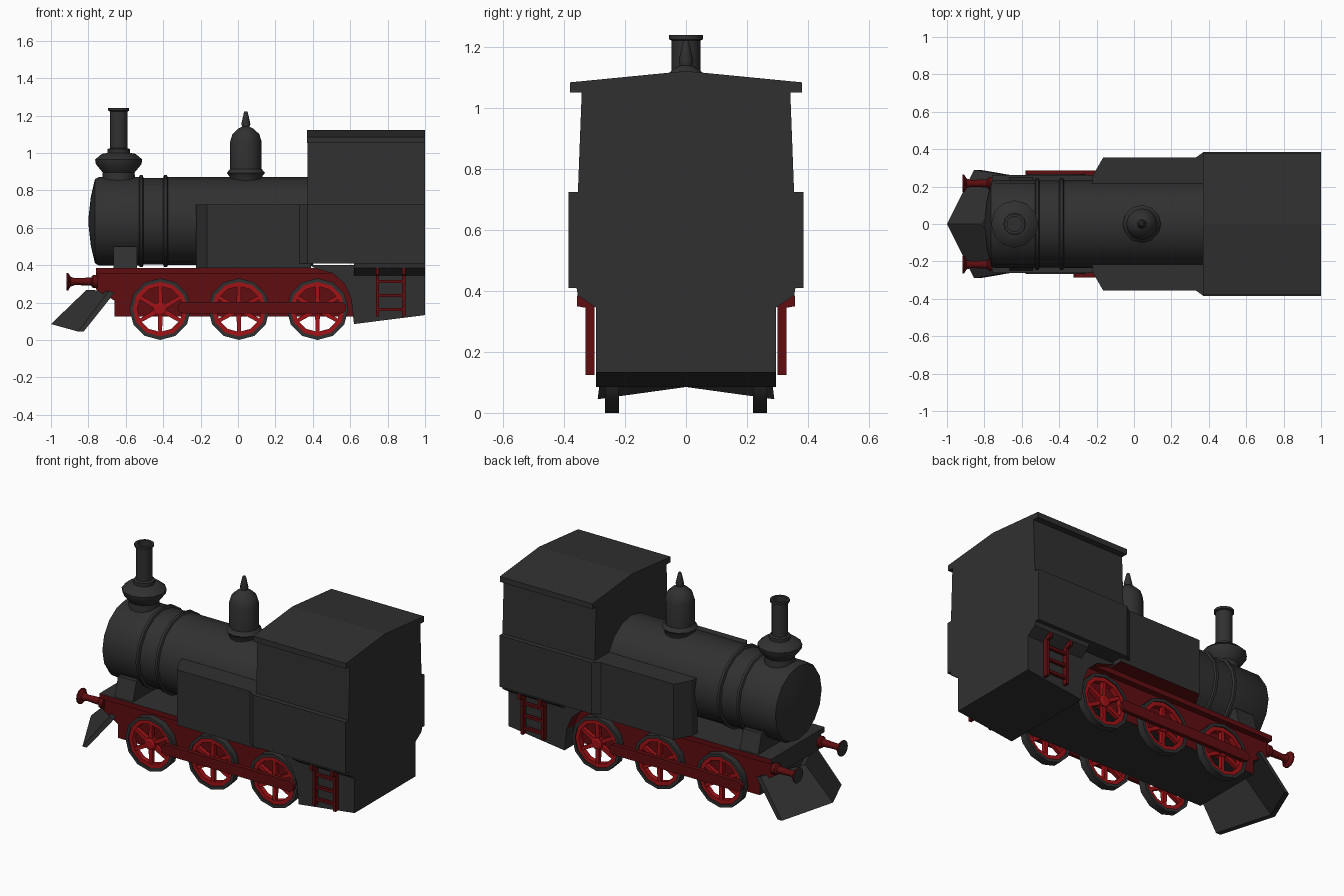
import bpy, bmesh, math
from mathutils import Vector

if "Cube" in bpy.data.objects:
    bpy.data.objects.remove(bpy.data.objects["Cube"])


def material(name, rgb):
    m = bpy.data.materials.new(name)
    m.diffuse_color = (*rgb, 1)
    m.use_nodes = True
    m.node_tree.nodes["Principled BSDF"].inputs["Base Color"].default_value = m.diffuse_color
    return m


BLACK = material("charcoal", (0.030, 0.030, 0.030))
DARKRED = material("dark_red", (0.115, 0.004, 0.005))
RED = material("wheel_red", (0.36, 0.006, 0.008))


def finish(name, bm, mats, rule=None, smooth=None):
    """Turn a bmesh into an object; rule(face) picks the material index."""
    bmesh.ops.remove_doubles(bm, verts=bm.verts, dist=1e-5)
    bmesh.ops.recalc_face_normals(bm, faces=bm.faces)
    bm.normal_update()
    if rule:
        for f in bm.faces:
            f.material_index = rule(f)
    me = bpy.data.meshes.new(name)
    bm.to_mesh(me)
    bm.free()
    ob = bpy.data.objects.new(name, me)
    bpy.context.collection.objects.link(ob)
    for m in mats:
        me.materials.append(m)
    if smooth:
        bpy.ops.object.select_all(action='DESELECT')
        ob.select_set(True)
        bpy.context.view_layer.objects.active = ob
        bpy.ops.object.shade_smooth_by_angle(angle=math.radians(smooth))
    return ob


def add_prism(bm, pts, axis, a, b):
    """Extrude a 2D outline along an axis: X uses (y,z), Y uses (x,z), Z uses (x,y)."""
    place = {'X': lambda p, d: (d, p[0], p[1]),
             'Y': lambda p, d: (p[0], d, p[1]),
             'Z': lambda p, d: (p[0], p[1], d)}[axis]
    lo = [bm.verts.new(place(p, a)) for p in pts]
    hi = [bm.verts.new(place(p, b)) for p in pts]
    bm.faces.new(lo)
    bm.faces.new(hi[::-1])
    for i in range(len(pts)):
        j = (i + 1) % len(pts)
        bm.faces.new((lo[i], hi[i], hi[j], lo[j]))


def prism(name, pts, axis, a, b, mats, rule=None):
    bm = bmesh.new()
    add_prism(bm, pts, axis, a, b)
    return finish(name, bm, mats, rule)


def add_box(bm, x0, x1, y0, y1, z0, z1):
    add_prism(bm, [(x0, y0), (x1, y0), (x1, y1), (x0, y1)], 'Z', z0, z1)


def add_lathe(bm, prof, n, axis, loc, closed=False, phase=0.0):
    """Revolve (radius, height) points about an axis through loc."""
    rings = []
    for r, h in prof:
        ring = []
        for i in range(n):
            t = 2 * math.pi * i / n + phase
            c, s = r * math.cos(t), r * math.sin(t)
            v = {'X': (h, c, s), 'Y': (c, h, s), 'Z': (c, s, h)}[axis]
            ring.append(bm.verts.new(Vector(v) + Vector(loc)))
        rings.append(ring)
    pairs = list(zip(rings, rings[1:] + ([rings[0]] if closed else [])))
    for p, q in pairs:
        for i in range(n):
            j = (i + 1) % n
            bm.faces.new((p[i], p[j], q[j], q[i]))
    if not closed:
        bm.faces.new(rings[0])
        bm.faces.new(rings[-1])


def lathe(name, prof, n, axis, loc, mats, rule=None, smooth=35, closed=False):
    bm = bmesh.new()
    add_lathe(bm, prof, n, axis, loc, closed)
    return finish(name, bm, mats, rule, smooth)


def mirrored(half):
    return half + [(-y, z) for y, z in reversed(half)]


# frame: red flanks, charcoal ends, top and underside
def flank_red(f):
    return 1 if abs(f.normal.y) > 0.5 else 0


prism("main_frame", [(-0.76, 0.375), (-0.76, 0.27), (-0.66, 0.21), (-0.66, 0.125),
                     (0.62, 0.125), (0.62, 0.375)], 'Y', -0.225, 0.225, [BLACK, DARKRED], flank_red)
prism("running_plate", [(-0.76, -0.262), (0.5, -0.262), (0.5, 0.262), (-0.76, 0.262)], 'Z',
      0.355, 0.385, [BLACK, DARKRED],
      lambda f: 1 if abs(f.normal.y) > 0.5 or f.normal.z < -0.5 else 0)

# boiler with shallow conical door and two bands
lathe("boiler", [(0.012, -0.80), (0.13, -0.787), (0.225, -0.765), (0.236, -0.745), (0.236, -0.53),
                 (0.246, -0.525), (0.246, -0.51), (0.232, -0.505), (0.232, -0.40),
                 (0.246, -0.395), (0.246, -0.38), (0.235, -0.375), (0.235, 0.40)],
      16, 'X', (0, 0, 0.635), [BLACK])

# smokebox saddle
prism("smokebox_saddle", mirrored([(-0.25, 0.38), (-0.215, 0.5)]), 'X', -0.665, -0.54, [BLACK])

# chimney and steam dome
lathe("chimney", [(0.09, 0.84), (0.085, 0.895), (0.122, 0.94), (0.126, 0.965), (0.09, 0.995),
                  (0.06, 1.0), (0.06, 1.02), (0.047, 1.025), (0.047, 1.222), (0.056, 1.226),
                  (0.056, 1.24), (0.04, 1.24), (0.04, 1.2)], 12, 'Z', (-0.638, 0, 0), [BLACK])
lathe("steam_dome", [(0.085, 0.84), (0.088, 0.875), (0.102, 0.893), (0.084, 0.915), (0.084, 1.06),
                     (0.072, 1.1), (0.04, 1.13), (0.02, 1.14), (0.024, 1.155), (0.012, 1.21),
                     (0.008, 1.222)], 12, 'Z', (0.042, 0, 0), [BLACK])

for s, side in ((-1, "front"), (1, "back")):
    # side tank with angled leading corner and red underside
    prism(side + "_side_tank", [(-0.225, s * 0.21), (-0.22, s * 0.26), (-0.165, s * 0.355),
                                (0.39, s * 0.355), (0.39, s * 0.21)], 'Z', 0.385, 0.725,
          [BLACK, DARKRED], lambda f: 1 if f.normal.z < -0.5 else 0)

    # buffer with dark striking face
    lathe(side + "_buffer", [(0.035, -0.75), (0.035, -0.775), (0.022, -0.785), (0.018, -0.87),
                             (0.026, -0.895), (0.047, -0.908), (0.047, -0.916)], 12, 'X',
          (0, s * 0.217, 0.312), [BLACK, DARKRED], lambda f: 0 if f.normal.x < -0.9 and
          f.calc_center_median().x < -0.91 else 1)

    # ladder: two hooked rails and three rungs
    bm = bmesh.new()
    rail = [(0.30, 0.125), (0.33, 0.125), (0.33, 0.345), (0.357, 0.35), (0.357, 0.385),
            (0.34, 0.385), (0.30, 0.36)]
    for x in (0.737, 0.877):
        add_prism(bm, [(s * y, z) for y, z in rail], 'X', x, x + 0.018)
    for z in (0.155, 0.23, 0.305):
        add_box(bm, 0.745, 0.885, s * 0.306, s * 0.324, z, z + 0.016)
    finish(side + "_ladder", bm, [DARKRED])

    # wheels: charcoal tyre, red rim, hub and six spokes
    for k, x in enumerate((-0.416, 0.005, 0.425)):
        loc = (x, 0, 0.165)
        inner, outer = s * 0.22, s * 0.266
        lathe(f"{side}_tyre_{k + 1}", [(0.165, inner), (0.165, outer), (0.146, outer),
                                       (0.146, inner)], 12, 'Y', loc, [BLACK], closed=True)
        bm = bmesh.new()
        add_lathe(bm, [(0.147, s * 0.227), (0.147, s * 0.259), (0.122, s * 0.259),
                       (0.122, s * 0.227)], 12, 'Y', loc, closed=True)
        add_lathe(bm, [(0.036, s * 0.226), (0.036, s * 0.262), (0.025, s * 0.268)], 12, 'Y', loc)
        for i in range(6):
            t = math.pi / 2 + i * math.pi / 3
            d, n = Vector((math.cos(t), math.sin(t))), Vector((-math.sin(t), math.cos(t)))
            c = Vector((x, 0.165))
            pts = [c + d * 0.02 - n * 0.013, c + d * 0.127 - n * 0.010,
                   c + d * 0.127 + n * 0.010, c + d * 0.02 + n * 0.013]
            add_prism(bm, [tuple(p) for p in pts], 'Y', s * 0.232, s * 0.256)
        finish(f"{side}_wheel_{k + 1}", bm, [RED])

    # coupling rod with rounded ends, offset opposite ways on the two sides
    cx, half, r = -s * 0.128, 0.42, 0.031
    pts = [(cx + half + r * math.cos(a), 0.173 + r * math.sin(a))
           for a in (math.pi * (i / 6 - 0.5) for i in range(7))]
    pts += [(2 * cx - x, 0.346 - z) for x, z in pts]
    prism(side + "_coupling_rod", pts, 'Y', s * 0.262, s * 0.287, [DARKRED])

# cab: lower skirt with a curved red leading edge, wide waist, tapered upper walls, roof
prism("cab_skirt", [(0.38, 0.40), (0.42, 0.38), (0.51, 0.355), (0.57, 0.30), (0.605, 0.22),
                    (0.62, 0.085), (1.0, 0.133), (1.0, 0.40)], 'Y', -0.295, 0.295,
      [BLACK, DARKRED],
      lambda f: 1 if abs(f.normal.y) < 0.5 and f.calc_center_median().x < 0.6 else 0)
prism("cab_ledge", mirrored([(-0.295, 0.345), (-0.355, 0.385), (-0.36, 0.415)]), 'X',
      0.62, 1.0, [BLACK])
prism("cab_waist", [(0.33, -0.355), (0.372, -0.385), (1.0, -0.385), (1.0, 0.385),
                    (0.372, 0.385), (0.33, 0.355)], 'Z', 0.41, 0.725, [BLACK])
prism("cab_walls", mirrored([(-0.355, 0.72), (-0.342, 1.06), (-0.3, 1.09)]), 'X',
      0.372, 1.0, [BLACK])
prism("cab_roof", [(-0.38, 1.052), (-0.38, 1.085), (0, 1.122), (0.38, 1.085), (0.38, 1.052)],
      'X', 0.37, 1.0, [BLACK])

# V-shaped plough: outer blades with a closed back
bm = bmesh.new()
front = [(-0.855, -0.29, 0.045), (-1.0, 0, 0.085), (-0.855, 0.29, 0.045),
         (-0.69, 0.262, 0.262), (-0.81, 0, 0.268), (-0.69, -0.262, 0.262)]
v = [bm.verts.new(p) for p in front]
w = [bm.verts.new((x + 0.03, y, z - 0.01 if i > 2 else z)) for i, (x, y, z) in enumerate(front)]
for q in (v, w):
    bm.faces.new((q[0], q[1], q[4], q[5]))
    bm.faces.new((q[1], q[2], q[3], q[4]))
for i in range(6):
    j = (i + 1) % 6
    bm.faces.new((v[i], v[j], w[j], w[i]))
finish("plough", bm, [BLACK])
